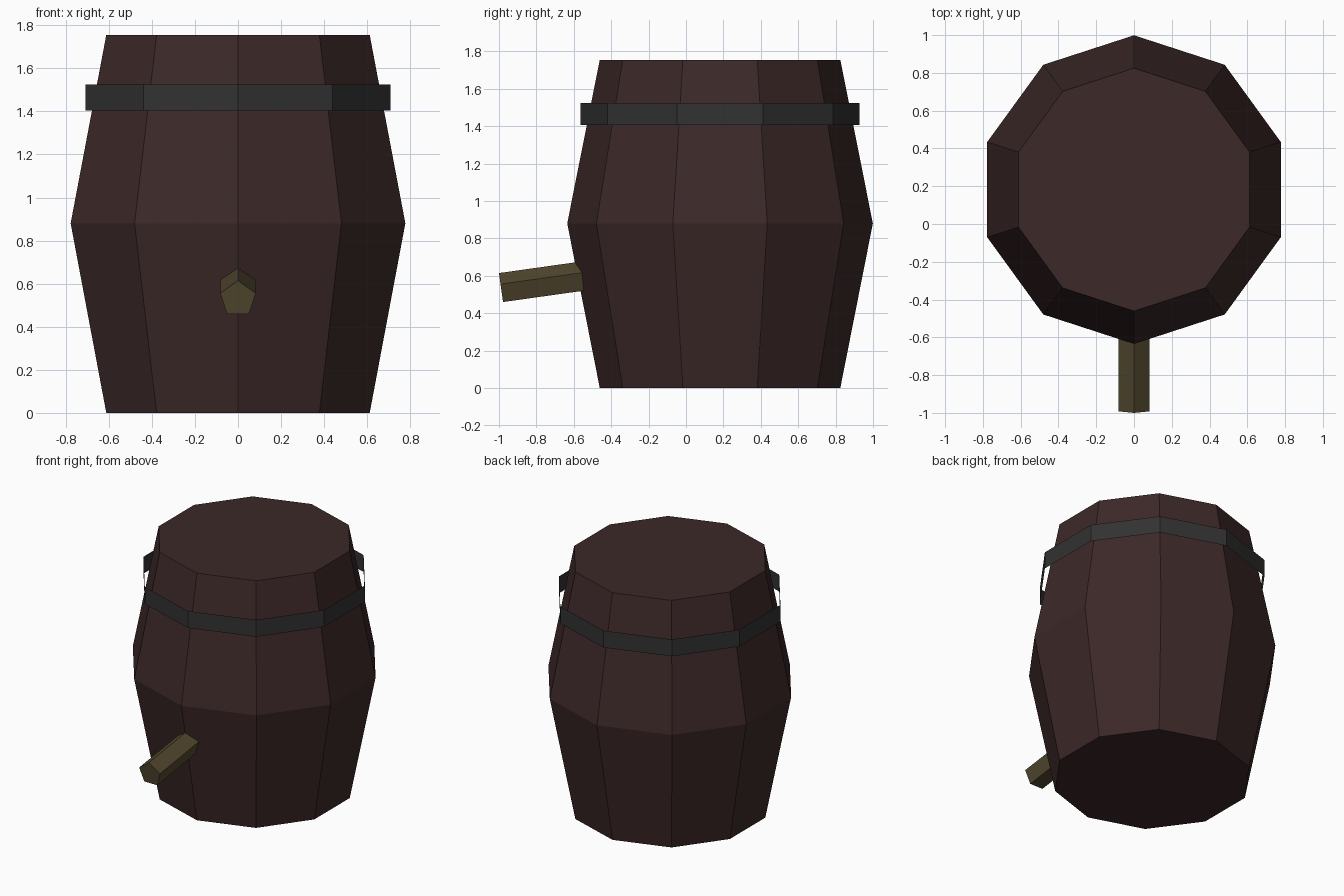
import bpy
import bmesh
from math import radians, sin, cos, tau
from mathutils import Matrix

cube = bpy.data.objects.get("Cube")
if cube:
    bpy.data.objects.remove(cube, do_unlink=True)


def make_material(name, color):
    mat = bpy.data.materials.new(name)
    mat.use_nodes = True
    mat.diffuse_color = color
    mat.node_tree.nodes["Principled BSDF"].inputs["Base Color"].default_value = color
    return mat


def lathe(name, profile, sides, mat, capped, matrix):
    """Spin (radius, height) pairs around z, first corner towards -y."""
    bm = bmesh.new()
    rings = []
    for radius, height in profile:
        rings.append([bm.verts.new((radius * sin(tau * i / sides),
                                    -radius * cos(tau * i / sides), height))
                      for i in range(sides)])
    for low, high in zip(rings, rings[1:]):
        for i in range(sides):
            j = (i + 1) % sides
            bm.faces.new((low[i], low[j], high[j], high[i]))
    if capped:
        bm.faces.new(rings[0][::-1])
        bm.faces.new(rings[-1])
    mesh = bpy.data.meshes.new(name)
    bm.to_mesh(mesh)
    bm.free()
    mesh.materials.append(mat)
    obj = bpy.data.objects.new(name, mesh)
    obj.matrix_world = matrix
    bpy.context.collection.objects.link(obj)
    return obj


wood = make_material("dark red wood", (0.046, 0.0215, 0.0215, 1))
iron = make_material("dark iron", (0.031, 0.032, 0.031, 1))
brass = make_material("dull brass", (0.082, 0.063, 0.027, 1))

axis = Matrix.Translation((0, 0.182, 0))

# Barrel body with a bulging middle
lathe("barrel_body", [(0.643, 0), (0.817, 0.88), (0.643, 1.755)], 10, wood, True, axis)

# Loose open hoop around the upper part
lathe("barrel_hoop", [(0.745, 1.405), (0.745, 1.525)], 10, iron, False, axis)

# Five-sided spout, sloping down to the front, its ridge on top
spout_axis = Matrix.Translation((0, -0.988, 0.529)) @ Matrix.Rotation(radians(-82), 4, "X")
lathe("spout", [(0.0865, 0), (0.0865, 0.55)], 5, brass, True,
      spout_axis @ Matrix.Rotation(radians(180), 4, "Z")
      if (spout_axis.to_3x3() @ Matrix.Rotation(radians(180), 3, "Z")).col[1].z < 0
      else spout_axis)
